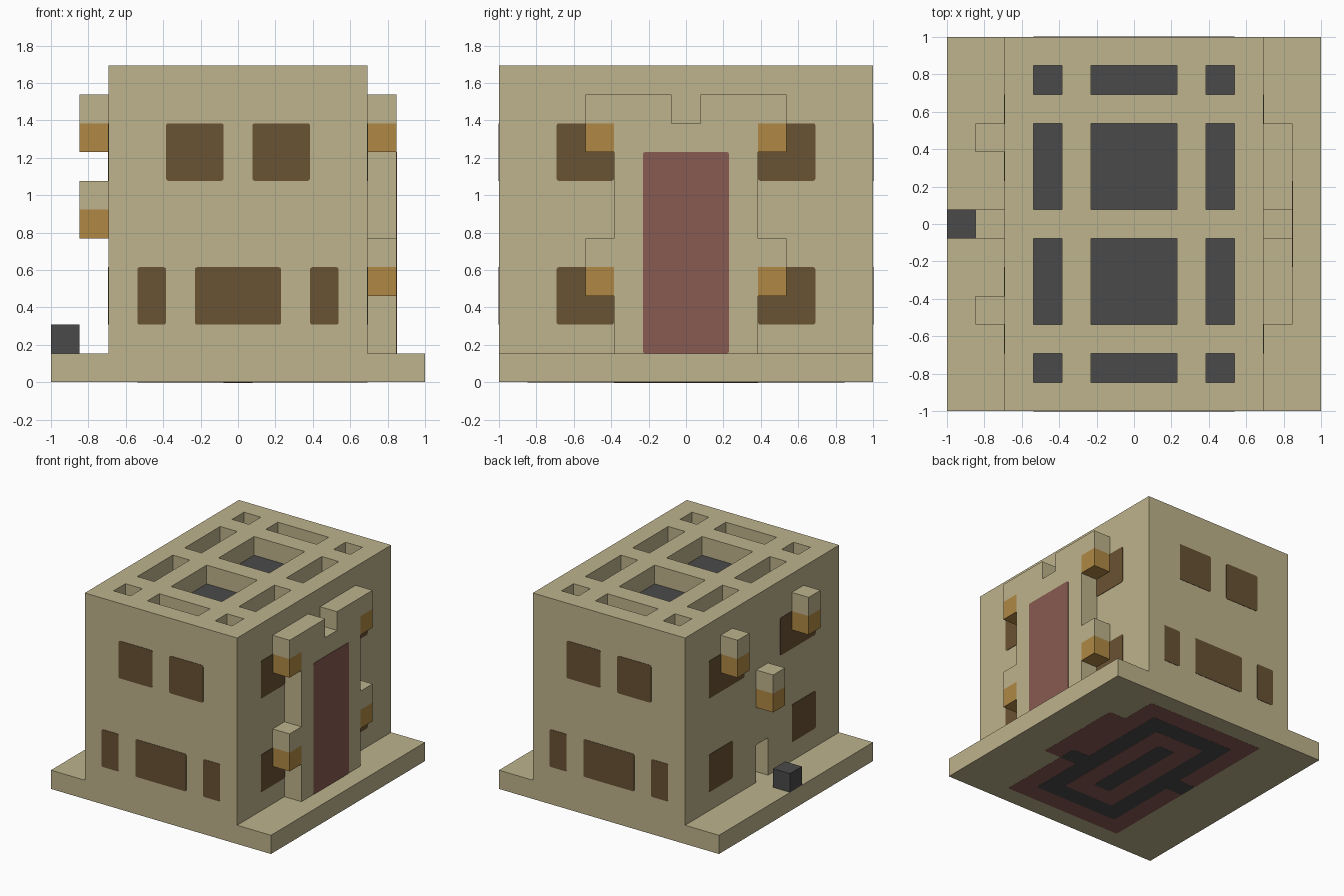
import bpy
import bmesh
from mathutils import Matrix, Vector

U = 2 / 13  # one building unit

cube = bpy.data.objects.get("Cube")
if cube:
    bpy.data.objects.remove(cube, do_unlink=True)


def material(name, rgb):
    linear = [((c / 255 + 0.055) / 1.055) ** 2.4 for c in rgb] + [1]
    mat = bpy.data.materials.new(name)
    mat.use_nodes = True
    mat.diffuse_color = linear
    mat.node_tree.nodes["Principled BSDF"].inputs["Base Color"].default_value = linear
    return mat


SAND = material("sand", (190, 179, 140))
GREY = material("charcoal", (74, 74, 74))
BROWN = material("window_brown", (105, 82, 51))
RED = material("door_red", (137, 91, 82))
AMBER = material("lamp_amber", (176, 137, 68))


def finish(name, bm, *mats):
    bmesh.ops.scale(bm, vec=(U, U, U), verts=bm.verts)
    mesh = bpy.data.meshes.new(name)
    bm.to_mesh(mesh)
    bm.free()
    for mat in mats:
        mesh.materials.append(mat)
    obj = bpy.data.objects.new(name, mesh)
    bpy.context.collection.objects.link(obj)
    return obj


def box_mesh(x, y, z):
    bm = bmesh.new()
    size = Matrix.Diagonal((x[1] - x[0], y[1] - y[0], z[1] - z[0], 1))
    middle = Vector((sum(x), sum(y), sum(z))) / 2
    bmesh.ops.create_cube(bm, size=1, matrix=Matrix.Translation(middle) @ size)
    return bm


def box(name, x, y, z, mat):
    return finish(name, box_mesh(x, y, z), mat)


def plate(name, axis, at, a, b, mat, lift=0.02):
    """Thin painted panel with softened corners, centred on a wall plane."""
    spans = [a, b]
    spans.insert(axis, (at - lift, at + lift))
    bm = box_mesh(*spans)
    edges = [e for e in bm.edges
             if abs((e.verts[0].co - e.verts[1].co)[axis]) > lift]
    bmesh.ops.bevel(bm, geom=edges, offset=0.08, segments=2, profile=0.5,
                    affect='EDGES')
    return finish(name, bm, mat)


# Main block: score the walls, then sink the roof wells and the rear doorway
bm = box_mesh((-4.5, 4.5), (-6.5, 6.5), (0, 11))
scores = {0: (1.5, 2.5, 3.5), 1: (0.5, 3.5, 4.5, 5.5)}
cuts = [(axis, s * v) for axis, vals in scores.items() for v in vals for s in (-1, 1)]
for axis, value in cuts + [(2, 1), (2, 3)]:
    normal = Vector((0, 0, 0))
    normal[axis] = 1
    bmesh.ops.bisect_plane(bm, geom=bm.verts[:] + bm.edges[:] + bm.faces[:],
                           plane_co=normal * value, plane_no=normal)
bm.normal_update()
wells, doorway = [], []
for f in bm.faces:
    c = f.calc_center_median()
    ax, ay = abs(c.x), abs(c.y)
    if f.normal.z > 0.9 and (ax < 1 or 2.5 < ax < 3.5) and (0.5 < ay < 3.5 or 4.5 < ay < 5.5):
        wells.append(f)
    elif f.normal.x < -0.9 and ay < 0.5 and 1 < c.z < 3:
        doorway.append(f)
bmesh.ops.inset_individual(bm, faces=wells + doorway, thickness=0, depth=-1)
for f in bm.faces:
    if f.normal.z > 0.9 and 9.9 < f.calc_center_median().z < 10.1:
        f.material_index = 1
finish("main_block", bm, SAND, GREY)

# Ground ledges on both sides
for side, s in (("left", 1), ("right", -1)):
    box(side + "_ledge", sorted((s * 4.5, s * 6.5)), (-6.5, 6.5), (0, 1), SAND)

# Raised entrance surround
half = [(2.5, 1), (2.5, 4), (3.5, 4), (3.5, 5), (2.5, 5), (2.5, 9),
        (3.5, 9), (3.5, 10), (0.5, 10), (0.5, 9)]
outline = half + [(-y, z) for y, z in reversed(half)]
bm = bmesh.new()
face = bm.faces.new([bm.verts.new((4.5, y, z)) for y, z in outline])
new = bmesh.ops.extrude_face_region(bm, geom=[face])["geom"]
bmesh.ops.translate(bm, vec=(1, 0, 0),
                    verts=[v for v in new if isinstance(v, bmesh.types.BMVert)])
bmesh.ops.recalc_face_normals(bm, faces=bm.faces[:])
finish("entrance_surround", bm, SAND)
plate("entrance_door", 0, 5.5, (-1.5, 1.5), (1, 8), RED)

# Lamps under the entrance brackets, and hanging lanterns on the other side
for s in (-1, 1):
    span = sorted((s * 2.5, s * 3.5))
    for z in (3, 8):
        box("entrance_lamp", (4.5, 5.5), span, (z, z + 1), AMBER)
for y, z in ((-3, 8), (0, 5), (3, 8)):
    span = (y - 0.5, y + 0.5)
    box("lantern_top", (-5.5, -4.5), span, (z + 1, z + 2), SAND)
    box("lantern_lamp", (-5.5, -4.5), span, (z, z + 1), AMBER)

# Step block beside the rear doorway
box("step_block", (-6.5, -5.5), (-0.5, 0.5), (1, 2), GREY)

# Windows
for wall in (-6.5, 6.5):
    plate("wide_window", 1, wall, (-1.5, 1.5), (2, 4), BROWN)
    for s in (-1, 1):
        plate("narrow_window", 1, wall, sorted((s * 2.5, s * 3.5)), (2, 4), BROWN)
        plate("upper_window", 1, wall, sorted((s * 0.5, s * 2.5)), (7, 9), BROWN)
for wall, inner in ((4.5, 2.5), (-4.5, 1.5)):
    for s in (-1, 1):
        plate("side_lower_window", 0, wall, sorted((s * 2.5, s * 4.5)), (2, 4), BROWN)
        plate("side_upper_window", 0, wall, sorted((s * inner, s * 4.5)), (7, 9), BROWN)

# Floor plan painted underneath, each layer a hair lower than the last
plate("underside_field", 2, 0, (-3.5, 3.5), (-5.5, 5.5), RED, 0.005)
plate("underside_porch", 2, 0, (3.4, 4.5), (-1.5, 3.5), RED, 0.005)
plate("underside_ring", 2, 0, (-2.5, 2.5), (-4.5, 4.5), GREY, 0.01)
plate("underside_front_tab", 2, 0, (2.4, 3.5), (-1.5, -0.5), GREY, 0.01)
plate("underside_rear_tab", 2, 0, (-3.5, -2.4), (-0.5, 0.5), GREY, 0.01)
plate("underside_inner_field", 2, 0, (-1.5, 1.5), (-3.5, 3.5), RED, 0.015)
plate("underside_core", 2, 0, (-0.5, 0.5), (-2.5, 2.5), GREY, 0.02)
